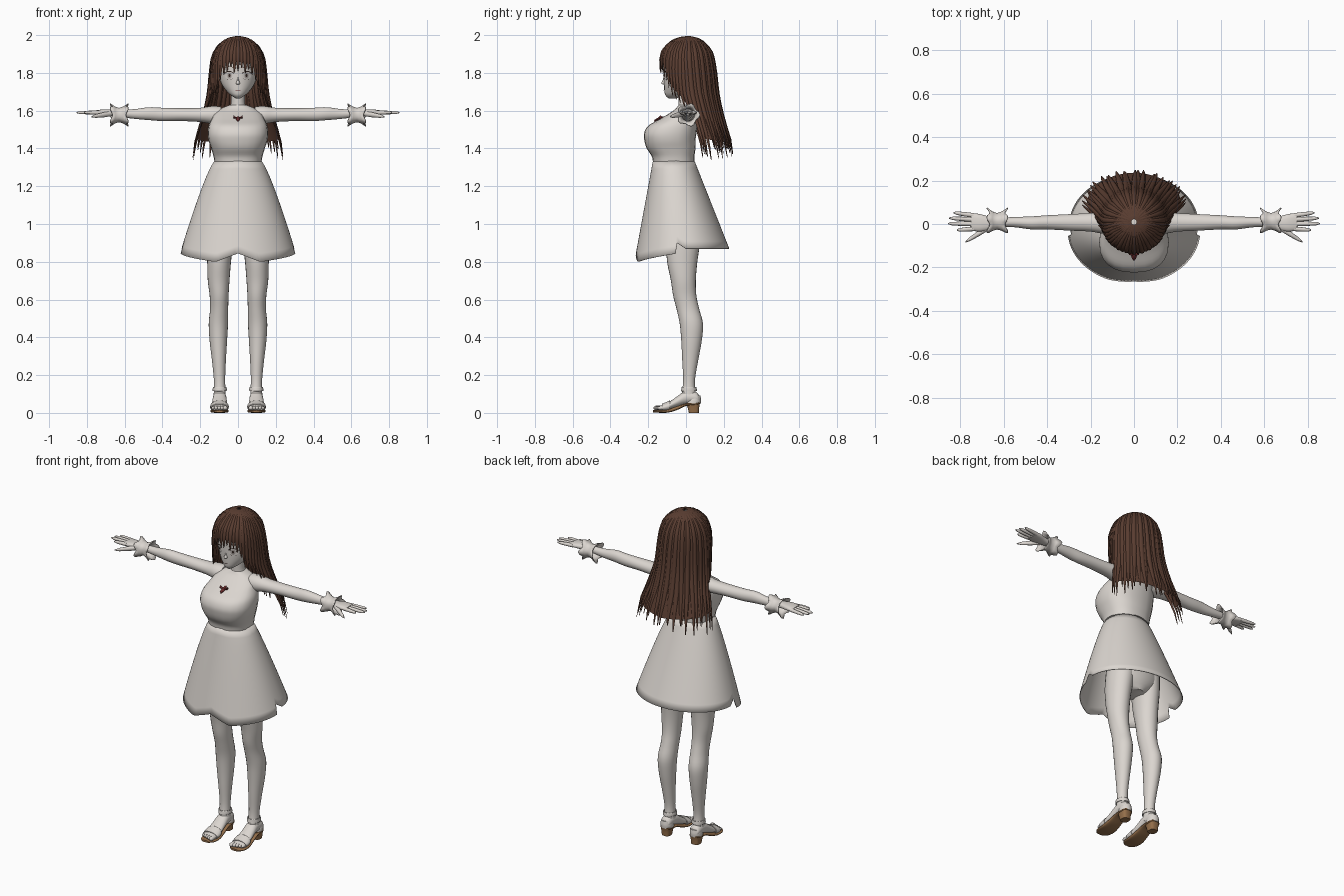
import bpy, bmesh, math, random
from math import sin, cos, pi, radians

random.seed(4)
cube = bpy.data.objects.get("Cube")
if cube:
    bpy.data.objects.remove(cube, do_unlink=True)


def material(name, rgb):
    m = bpy.data.materials.new(name)
    m.use_nodes = True
    m.diffuse_color = (*rgb, 1)
    m.node_tree.nodes["Principled BSDF"].inputs["Base Color"].default_value = (*rgb, 1)
    return m


PALE = material("pale_cream", (0.71, 0.67, 0.63))
HAIR = material("chestnut_brown", (0.1, 0.046, 0.03))
TAN = material("tan_sole", (0.3, 0.16, 0.07))
DARK = material("dark_lash", (0.03, 0.018, 0.015))
IRIS = material("grey_iris", (0.4, 0.36, 0.34))
RED = material("dark_red", (0.12, 0.02, 0.02))


def finish(name, bm, mat, mirror=False, solid=0, angle=50):
    bmesh.ops.recalc_face_normals(bm, faces=bm.faces)
    mesh = bpy.data.meshes.new(name)
    bm.to_mesh(mesh)
    bm.free()
    ob = bpy.data.objects.new(name, mesh)
    bpy.context.collection.objects.link(ob)
    mesh.materials.append(mat)
    bpy.ops.object.select_all(action='DESELECT')
    ob.select_set(True)
    bpy.context.view_layer.objects.active = ob
    bpy.ops.object.shade_smooth_by_angle(angle=radians(angle))
    if solid:
        ob.modifiers.new("Thickness", 'SOLIDIFY').thickness = solid
    if mirror:
        ob.modifiers.new("Mirror", 'MIRROR')
    return ob


def lerp(a, b, t):
    return a + (b - a) * t


def table(rows, key):
    """Look up a row of a descending table by its first column."""
    for a, b in zip(rows, rows[1:]):
        if key >= b[0]:
            t = (a[0] - key) / (a[0] - b[0])
            return [lerp(p, q, min(1, max(0, t))) for p, q in zip(a, b)]
    return rows[-1]


def dense(rows, sub=4):
    """Catmull-Rom refinement of a list of section rows."""
    out = []
    for i in range(len(rows) - 1):
        a, b, c, d = (rows[max(i - 1, 0)], rows[i], rows[i + 1], rows[min(i + 2, len(rows) - 1)])
        for k in range(sub):
            t = k / sub
            out.append([0.5 * (2 * q + (r - p) * t + (2 * p - 5 * q + 4 * r - s) * t * t
                               + (3 * q - p - 3 * r + s) * t ** 3) for p, q, r, s in zip(a, b, c, d)])
    return out + [list(rows[-1])]


def skin_rows(bm, rows, closed=True, caps=True):
    for a, b in zip(rows, rows[1:]):
        n = len(a)
        for k in range(n if closed else n - 1):
            j = (k + 1) % n
            bm.faces.new((a[k], a[j], b[j], b[k]))
    if caps:
        bm.faces.new(rows[0])
        bm.faces.new(rows[-1])


def add_loft(bm, axis, sections, sides=24, n=2.0, caps=True):
    """Sections: position along axis, then low and high bounds of the other two."""
    rows = []
    for t, u0, u1, v0, v1 in sections:
        row = []
        for k in range(sides):
            c, s = cos(2 * pi * k / sides), sin(2 * pi * k / sides)
            u = (u0 + u1) / 2 + (u1 - u0) / 2 * math.copysign(abs(c) ** (2 / n), c)
            v = (v0 + v1) / 2 + (v1 - v0) / 2 * math.copysign(abs(s) ** (2 / n), s)
            row.append(bm.verts.new({'x': (t, u, v), 'y': (u, t, v), 'z': (u, v, t)}[axis]))
        rows.append(row)
    skin_rows(bm, rows, True, caps)


def loft(name, axis, sections, mat=PALE, mirror=False, n=2.0, caps=True, solid=0):
    bm = bmesh.new()
    add_loft(bm, axis, dense(sections), 24, n, caps)
    return finish(name, bm, mat, mirror, solid)


# Body, given as (half width, front, back) by height
def sym(rows):
    return [(z, -w, w, f, b) for z, w, f, b in rows]


loft("bodice", 'z', sym([(1.33, .125, -.175, .045), (1.36, .13, -.182, .045), (1.40, .142, -.208, .05),
     (1.44, .155, -.22, .05), (1.48, .16, -.222, .055), (1.52, .155, -.2, .06), (1.555, .14, -.14, .06),
     (1.585, .125, -.09, .06), (1.61, .095, -.055, .05), (1.63, .045, -.04, .045)]), n=2.4)
loft("hips", 'z', sym([(.86, .05, -.07, .06), (.93, .155, -.1, .09), (1.05, .16, -.11, .09),
     (1.2, .135, -.13, .06), (1.34, .12, -.165, .04)]))
loft("neck", 'z', sym([(1.57, .06, -.05, .05), (1.62, .042, -.04, .045), (1.66, .036, -.04, .04),
     (1.74, .038, -.04, .045)]))
HEAD = sym([(1.665, .012, -.092, -.05), (1.68, .035, -.108, -.02), (1.70, .058, -.114, .025),
            (1.74, .087, -.117, .075), (1.80, .105, -.12, .115), (1.88, .11, -.12, .125),
            (1.94, .085, -.09, .1), (1.97, .04, -.045, .055)])
loft("head", 'z', HEAD)
loft("nose", 'z', sym([(1.738, .004, -.12, -.1), (1.744, .011, -.131, -.1), (1.76, .006, -.124, -.1),
     (1.785, .003, -.117, -.1)]))
loft("leg", 'z', [(1.0, .01, .16, -.1, .085), (.9, .025, .165, -.105, .075), (.8, .037, .163, -.1, .06),
     (.7, .045, .16, -.08, .052), (.62, .05, .15, -.068, .055), (.55, .052, .148, -.05, .07),
     (.47, .053, .155, -.033, .09), (.38, .058, .15, -.025, .083), (.28, .064, .138, -.02, .065),
     (.18, .068, .128, -.015, .048), (.12, .066, .128, -.02, .05), (.07, .064, .13, -.03, .06)], mirror=True)
loft("arm", 'x', [(.09, -.045, .055, 1.52, 1.622), (.14, -.045, .055, 1.53, 1.624), (.2, -.035, .05, 1.54, 1.615),
     (.3, -.03, .045, 1.545, 1.613), (.4, -.025, .04, 1.545, 1.615), (.47, -.025, .035, 1.55, 1.618),
     (.55, -.015, .032, 1.557, 1.608), (.64, -.012, .028, 1.568, 1.605)], mirror=True)

# Hand with fingers and thumb
bm = bmesh.new()
add_loft(bm, 'x', dense([(.63, -.012, .028, 1.57, 1.604), (.67, -.028, .035, 1.572, 1.606),
         (.71, -.035, .046, 1.575, 1.607), (.75, -.03, .05, 1.578, 1.602)]), 16, 2.5)
for y0, y1, tip in ((-.022, -.028, .815), (0, .002, .855), (.02, .027, .85), (.039, .052, .83)):
    add_loft(bm, 'x', [(lerp(.735, tip, t), lerp(y0, y1, t) - r, lerp(y0, y1, t) + r, 1.59 - r, 1.59 + r)
             for t, r in ((0, .011), (.5, .01), (.85, .008), (1, .003))], 10)
add_loft(bm, 'x', [(lerp(.665, .775, t), lerp(-.012, -.082, t) - r, lerp(-.012, -.082, t) + r,
         lerp(1.585, 1.568, t) - r, lerp(1.585, 1.568, t) + r)
         for t, r in ((0, .014), (.4, .014), (.8, .01), (1, .003))], 10)
finish("hand", bm, PALE, True)

# Flared wrist cuff with pointed edges
bm = bmesh.new()
rows = []
for x, r, flare in ((.595, .05, -1), (.612, .042, -.3), (.63, .038, 0), (.648, .042, .3), (.662, .05, 1)):
    row = []
    for k in range(24):
        a = 2 * pi * k / 24
        wave = 0.5 + 0.5 * cos(5 * a)
        rr = r + .014 * abs(flare) * wave
        row.append(bm.verts.new((x + .014 * flare * wave, .012 + rr * cos(a), 1.577 + rr * sin(a))))
    rows.append(row)
skin_rows(bm, rows, True, False)
finish("wrist_cuff", bm, PALE, True, .005)

# Skirt: open cone with pointed front hem and side slits
HEM = [(180, .87), (93, .87), (84, .90), (83, .845), (22, .80), (0, .845)]
bm = bmesh.new()
rows = []
for i in range(13):
    t = i / 12
    row = []
    for k in range(120):
        deg = 3 * k - 180
        hem = table(HEM, abs(deg))[1]
        full = (1.335 - lerp(1.335, hem, t)) / .5
        w = .125 + .185 * max(0, full) ** .82
        c, s = cos(radians(deg)), sin(radians(deg))
        front, back = .11 + .145 * full, .11 + .145 * full
        mid = -.065 + .053 * full
        row.append(bm.verts.new((w * s, mid - (front if c > 0 else back) * math.copysign(abs(c) ** .95, c),
                                 lerp(1.335, hem, t))))
    rows.append(row)
skin_rows(bm, rows, True, False)
finish("skirt", bm, PALE, solid=.004)

# Feet and sandals
FOOT = [(.073, .08, .118, .055, .08), (.055, .066, .13, .047, .11), (0, .062, .132, .045, .118),
        (-.05, .058, .137, .03, .085), (-.1, .054, .142, .015, .052), (-.145, .058, .139, .012, .036)]
loft("foot", 'y', FOOT, mirror=True)
bm = bmesh.new()
for i in range(5):
    x, r, tip = .068 + .016 * i, .0125 - .001 * i, -.172 + .005 * i
    add_loft(bm, 'y', [(y, x - q, x + q, .026 - q, .026 + q)
             for y, q in ((-.13, r), (tip + .01, r), (tip + .003, r * .7), (tip, r * .3))], 10)
finish("toes", bm, PALE, True)
loft("sole", 'y', [(.075, .08, .118, .05, .058), (.055, .063, .133, .042, .054), (0, .06, .135, .036, .05),
     (-.05, .055, .14, .014, .034), (-.1, .05, .146, .001, .018), (-.15, .053, .143, .001, .015),
     (-.176, .075, .122, .003, .014)], TAN, True, 3)
loft("heel", 'z', [(0, .074, .124, .015, .068), (.03, .07, .128, .008, .07), (.052, .065, .132, -.002, .074)],
     TAN, True, 3)
loft("toe_strap", 'y', [(-.085, .05, .146, .008, .066), (-.105, .048, .148, .006, .057), (-.128, .05, .146, .006, .048)],
     PALE, True, caps=False, solid=.004)
loft("ankle_strap", 'z', [(.115, .06, .134, -.027, .058), (.125, .059, .134, -.025, .057), (.137, .061, .133, -.023, .055)],
     PALE, True, caps=False, solid=.004)
loft("heel_cup", 'z', [(.05, .063, .133, 0, .079), (.07, .064, .132, .005, .08), (.092, .07, .126, .015, .076)], PALE, True)

# Face details as thin plates hugging the head
FACE = dense(HEAD)[::-1]


def face_point(x, z, off=.004):
    _, x0, x1, y0, y1 = table(FACE, z)
    return (x, (y0 + y1) / 2 - (y1 - y0) / 2 * math.sqrt(max(0, 1 - (x / x1) ** 2)) - off, z)


def disc(name, x, z, rx, rz, mat, off):
    b = bmesh.new()
    ring = [b.verts.new(face_point(x + rx * cos(k * pi / 10), z + rz * sin(k * pi / 10), off)) for k in range(20)]
    mid = b.verts.new(face_point(x, z, off))
    for k in range(20):
        b.faces.new((mid, ring[k], ring[(k + 1) % 20]))
    finish(name, b, mat, True)


def arc(name, x0, x1, z, rise, thick, mat):
    b = bmesh.new()
    rows = [[b.verts.new(face_point(lerp(x0, x1, i / 10), z + rise * sin(pi * i / 10) + d, .006))
             for i in range(11)] for d in (0, thick)]
    skin_rows(b, rows, False, False)
    finish(name, b, mat, True)


disc("eye_white", .046, 1.785, .023, .019, PALE, .004)
disc("iris", .045, 1.786, .012, .017, IRIS, .005)
disc("pupil", .045, 1.786, .005, .008, DARK, .006)
arc("upper_lash", .02, .073, 1.794, .012, .005, DARK)
arc("lower_lash", .03, .064, 1.768, -.004, .0015, DARK)
arc("eyebrow", .022, .07, 1.826, .006, .003, HAIR)
arc("mouth", 0, .014, 1.708, -.001, .0025, RED)

# Neckline pendant: a small bow with a gem
bm = bmesh.new()
add_loft(bm, 'z', [(1.543, -.002, .002, -.17, -.15), (1.553, -.012, .012, -.165, -.135),
                   (1.565, -.009, .009, -.145, -.115), (1.57, -.002, .002, -.13, -.11)], 8)
for s in (-1, 1):
    add_loft(bm, 'x', [(s * .006, -.145, -.135, 1.558, 1.564), (s * .024, -.143, -.128, 1.558, 1.574)], 8)
finish("pendant", bm, RED)

# Hair surface: height, half width, half depth, centre depth
FLOW = [(1.996, 0, 0, .01), (1.99, .04, .042, .01), (1.975, .07, .073, .008), (1.95, .097, .1, .005),
        (1.92, .116, .123, .003), (1.87, .133, .138, .003), (1.8, .142, .145, .007), (1.7, .15, .147, .015),
        (1.64, .163, .145, .03), (1.55, .19, .145, .055), (1.45, .225, .15, .085), (1.32, .245, .153, .105)]


def hair_point(deg, z, scale=1.0):
    _, w, d, mid = table(FLOW, z)
    return (w * scale * sin(radians(deg)), mid + d * scale * cos(radians(deg)), z)


def add_strand(bm, deg, end, half, thick, drift=0):
    """Flat tapering lock that follows the hair surface from crown to tip."""
    rows = []
    for i in range(15):
        u = i / 14
        z = lerp(1.994, end, u ** 1.6)
        taper = min(1, (1.02 - u) / .38) ** .8
        row = []
        for k in range(8):
            a = k * pi / 4
            p = hair_point(deg + drift * u * u + half * taper * cos(a), z)
            out = 1 * thick * taper * sin(a) * min(1, .15 + 3 * u)
            row.append(bm.verts.new((p[0] + out * sin(radians(deg)), p[1] + out * cos(radians(deg)), p[2])))
        rows.append(row)
    skin_rows(bm, rows)


def shell_end(deg):
    return table([(181, 1.86), (145, 1.85), (132, 1.74), (110, 1.68), (95, 1.6), (85, 1.45), (0, 1.42)], abs(deg))[1]


bm = bmesh.new()
rows = [[bm.verts.new(hair_point(6 * k - 180, lerp(1.992, shell_end(6 * k - 180), (i / 16) ** 1.6), .97))
         for k in range(60)] for i in range(17)]
skin_rows(bm, rows, True, False)
finish("hair_cap", bm, HAIR, angle=70)

bm = bmesh.new()
for i in range(27):
    deg = -91 + 7 * i
    add_strand(bm, deg, random.uniform(1.335, 1.41), 6.5, .010 + .004 * (i % 2), random.uniform(-4, 4))
finish("back_hair", bm, HAIR)

bm = bmesh.new()
for s in (-1, 1):
    for deg, end in ((97, 1.55), (104, 1.60), (111, 1.64), (118, 1.66), (125, 1.68), (132, 1.72)):
        add_strand(bm, s * deg, end, 6, .009, s * 3)
finish("side_locks", bm, HAIR)

bm = bmesh.new()
for i, end in enumerate((1.76, 1.79, 1.815, 1.80, 1.825, 1.81, 1.80, 1.83, 1.805, 1.79, 1.76)):
    add_strand(bm, 137 + 8.6 * i, end, 6.5, .007 + .003 * (i % 2), 3 - i * .6)
finish("fringe", bm, HAIR)
